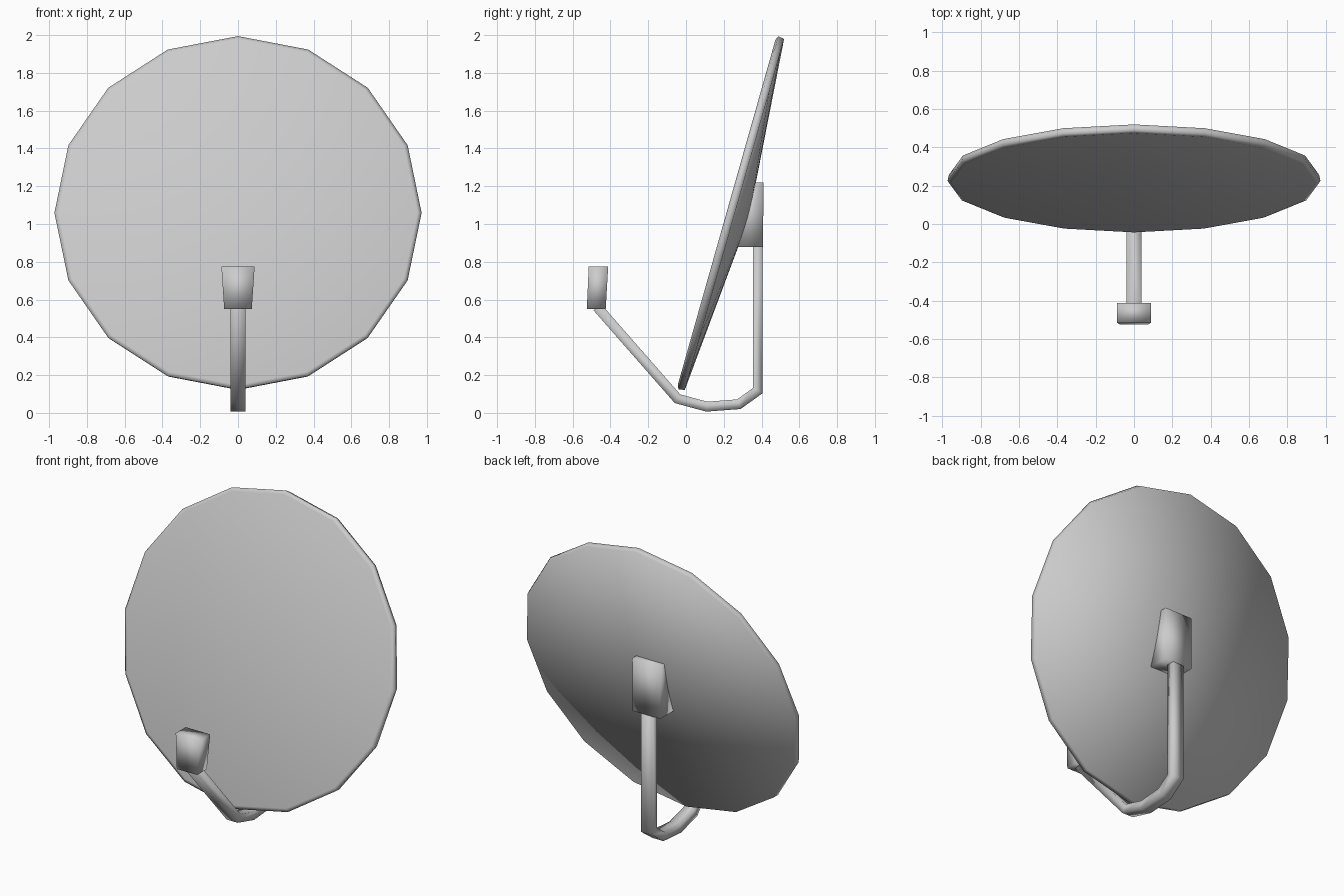
import bpy, bmesh, math
from mathutils import Matrix, Vector

cube = bpy.data.objects.get("Cube")
if cube:
    bpy.data.objects.remove(cube, do_unlink=True)

grey = bpy.data.materials.new("light grey metal")
grey.use_nodes = True
COLOUR = (0.6, 0.6, 0.6, 1)
grey.diffuse_color = COLOUR
grey.node_tree.nodes["Principled BSDF"].inputs["Base Color"].default_value = COLOUR


def finish(name, bm):
    """Turn a bmesh into a smooth shaded object."""
    bmesh.ops.recalc_face_normals(bm, faces=bm.faces)
    for face in bm.faces:
        face.smooth = True
    mesh = bpy.data.meshes.new(name)
    bm.to_mesh(mesh)
    bm.free()
    mesh.materials.append(grey)
    obj = bpy.data.objects.new(name, mesh)
    bpy.context.collection.objects.link(obj)
    return obj


def skin(bm, rings):
    """Bridge equal rings of vertices and cap both ends."""
    for a, b in zip(rings, rings[1:]):
        for i in range(len(a)):
            j = (i + 1) % len(a)
            bm.faces.new((a[i], a[j], b[j], b[i]))
    bm.faces.new(rings[0])
    bm.faces.new(rings[-1])


def block(name, sections):
    """Four-sided block from (half width, front y, back y, z) sections."""
    bm = bmesh.new()
    rings = [[bm.verts.new(p) for p in
              ((-w, f, z), (w, f, z), (w, b, z), (-w, b, z))]
             for w, f, b, z in sections]
    skin(bm, rings)
    return finish(name, bm)


# Dish: shallow lathed shell of sixteen sides, tipped back
SIDES = 16
bm = bmesh.new()
rings = []
for radius, depth in ((0.95, 0.0), (0.972, 0.01), (0.965, 0.043)):
    rings.append([bm.verts.new((radius * math.cos(t), depth, radius * math.sin(t)))
                  for t in (math.tau * i / SIDES for i in range(SIDES))])
front_hub = bm.verts.new((0, 0.082, 0))
back_hub = bm.verts.new((0, 0.122, 0))
for i in range(SIDES):
    j = (i + 1) % SIDES
    bm.faces.new((front_hub, rings[0][i], rings[0][j]))
    for a, b in zip(rings, rings[1:]):
        bm.faces.new((a[i], b[i], b[j], a[j]))
    bm.faces.new((back_hub, rings[-1][j], rings[-1][i]))
tilt = Matrix.Rotation(math.radians(-15.8), 4, "X")
bm.transform(Matrix.Translation((0, 0.215, 1.062)) @ tilt)
finish("dish", bm)

# Support arm: flat bar swept along a bent path in the y-z plane
path = [Vector(p) for p in ((0, -0.47, 0.56), (0, -0.045, 0.075), (0, 0.11, 0.033),
                            (0, 0.28, 0.046), (0, 0.38, 0.118), (0, 0.38, 0.92))]
HALF_WIDTH, HALF_DEPTH = 0.04, 0.026
bm = bmesh.new()
rings = []
for i, p in enumerate(path):
    before = (p - path[i - 1]).normalized() if i else None
    after = (path[i + 1] - p).normalized() if i + 1 < len(path) else None
    along = ((before or after) + (after or before)).normalized()
    mitre = along.dot(after or before)
    side = Vector((0, -along.z, along.y)) * HALF_DEPTH / mitre
    across = Vector((HALF_WIDTH, 0, 0))
    rings.append([bm.verts.new(p + sx * across + sy * side)
                  for sx, sy in ((-1, -1), (1, -1), (1, 1), (-1, 1))])
skin(bm, rings)
finish("support_arm", bm)

# Receiver on the arm tip, flaring upward
block("receiver", ((0.073, -0.525, -0.425, 0.55), (0.088, -0.515, -0.412, 0.775)))

# Mounting bracket between dish and arm
block("mounting_bracket", ((0.1, 0.27, 0.408, 0.877), (0.1, 0.33, 0.41, 1.22)))
